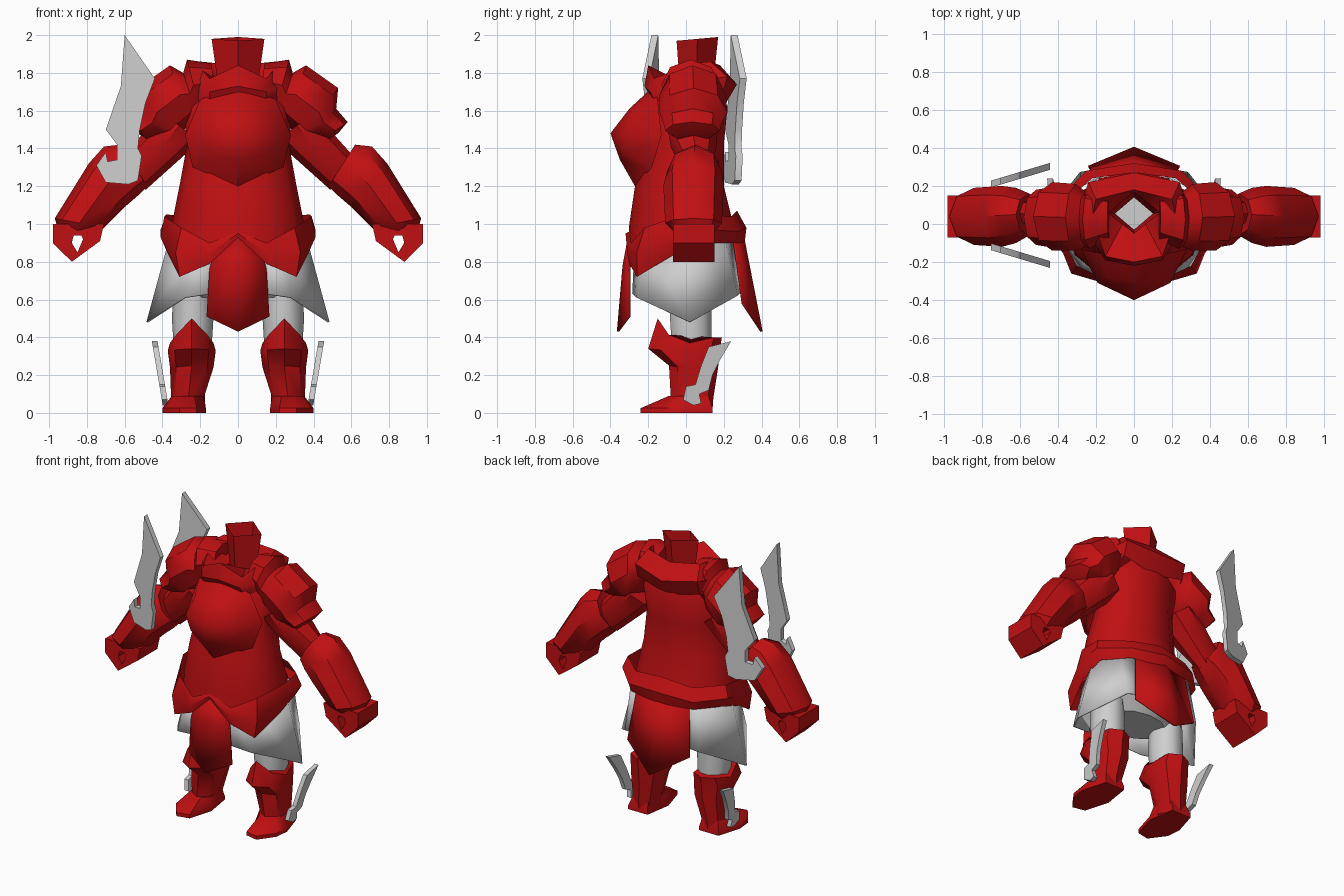
import bpy, bmesh, math


def material(name, rgb):
    m = bpy.data.materials.new(name)
    m.diffuse_color = (*rgb, 1)
    return m


RED = material("armour red", (0.53, 0.005, 0.006))
GREY = material("light grey", (0.62, 0.62, 0.62))


def loft(name, rings, mat, caps=True, closed=True, mirror=False, solid=0, angle=40):
    """Skin a list of equally sized point rings."""
    bm = bmesh.new()
    rows = [[bm.verts.new(p) for p in r] for r in rings]
    n = len(rows[0])
    for r, s in zip(rows, rows[1:]):
        for i in range(n if closed else n - 1):
            j = (i + 1) % n
            bm.faces.new((r[i], r[j], s[j], s[i]))
    if caps:
        bm.faces.new(rows[0])
        bm.faces.new(rows[-1])
    bmesh.ops.remove_doubles(bm, verts=bm.verts, dist=0.0005)
    bmesh.ops.recalc_face_normals(bm, faces=bm.faces)
    me = bpy.data.meshes.new(name)
    bm.to_mesh(me)
    bm.free()
    me.materials.append(mat)
    me.shade_smooth()
    me.set_sharp_from_angle(angle=math.radians(angle))
    ob = bpy.data.objects.new(name, me)
    bpy.context.collection.objects.link(ob)
    if solid:
        mod = ob.modifiers.new("thickness", 'SOLIDIFY')
        mod.thickness = solid
        mod.offset = 0
    if mirror:
        ob.modifiers.new("mirror", 'MIRROR')
    return ob


def ring(a, b, y0, y1, n=8):
    """Ellipse spanning a to b in the xz plane and y0 to y1 in depth."""
    pts = []
    for i in range(n):
        t = 2 * math.pi * i / n
        k = (1 + math.cos(t)) / 2
        pts.append((b[0] + (a[0] - b[0]) * k, (y0 + y1) / 2 + math.sin(t) * (y1 - y0) / 2,
                    b[1] + (a[1] - b[1]) * k))
    return pts


def level(x, z, y0, y1, n=8, cx=0):
    return ring((cx - x, z), (cx + x, z), y0, y1, n)


def sym(half):
    """Close a half outline that starts and ends on the centre line."""
    return half + [(-x, y, z) for x, y, z in half[-2:0:-1]]


def row(half):
    """Open strip mirrored about its last, central point."""
    return half + [(-x, y, z) for x, y, z in half[-2::-1]]


# torso and neck
loft("torso", [level(.36, .85, -.31, .28, 12), level(.35, 1.0, -.30, .25, 12),
               level(.31, 1.2, -.27, .20, 12), level(.27, 1.42, -.21, .20, 12),
               level(.29, 1.62, -.18, .22, 12), level(.2, 1.72, -.14, .18, 12)], RED, caps=False)
loft("neck", [level(.10, 1.70, -.03, .14, 4), [(-.14, .06, 1.98), (0, .17, 1.99),
                                               (.14, .06, 1.98), (0, -.05, 1.97)]],
     RED, caps=False)
loft("collar", [
    sym([(0, -.18, 1.66), (.15, -.17, 1.66), (.28, .03, 1.6), (.24, .19, 1.68), (0, .20, 1.62)]),
    sym([(0, -.22, 1.73), (.15, -.19, 1.70), (.30, .03, 1.75), (.24, .22, 1.78), (0, .27, 1.74)]),
    sym([(0, -.20, 1.84), (.15, -.17, 1.77), (.22, .03, 1.85), (.2, .13, 1.86), (0, .18, 1.84)]),
    sym([(0, -.04, 1.74), (.06, .0, 1.74), (.11, .06, 1.74), (.06, .11, 1.74), (0, .15, 1.74)])],
    RED, caps=False)

# domed breastplate
loft("breastplate", [
    sym([(0, -.17, 1.73), (.2, -.15, 1.66), (.28, -.13, 1.47), (.24, -.18, 1.3), (0, -.27, 1.2)]),
    sym([(0, -.30, 1.61), (.14, -.28, 1.59), (.19, -.31, 1.47), (.15, -.31, 1.37), (0, -.35, 1.34)]),
    [(0, -.40, 1.48)] * 8], RED, caps=False)

# belt with a dipped front
loft("belt", [
    sym([(0, -.30, .96), (.15, -.29, .90), (.30, -.22, .98), (.39, -.05, 1.04),
         (.38, .10, 1.05), (.22, .24, 1.04), (0, .27, 1.07)]),
    sym([(0, -.32, .95), (.16, -.31, .84), (.33, -.26, .85), (.41, -.06, .93),
         (.41, .12, .97), (.25, .28, .96), (0, .32, .98)]),
    sym([(0, -.31, .93), (.15, -.30, .79), (.31, -.26, .72), (.37, -.06, .84),
         (.37, .11, .90), (.24, .26, .90), (0, .31, .90)])], RED, caps=False)

# hanging flaps, skirt and pelvis
loft("front_flap", [row([(.13, -.29, .84), (0, -.30, .94)]), row([(.15, -.30, .76), (0, -.33, .78)]),
                    row([(.165, -.30, .51), (0, -.36, .43)])],
     RED, caps=False, closed=False, solid=.012)
loft("back_flap", [row([(.2, .25, .94), (0, .30, .94)]), row([(.24, .30, .58), (0, .40, .43)])],
     RED, caps=False, closed=False, solid=.012)
loft("skirt_side", [
    [(.13, -.27, .84), (.26, -.2, .86), (.36, .02, .92), (.28, .20, .93), (.17, .25, .93)],
    [(.14, -.28, .63), (.28, -.26, .61), (.48, .02, .48), (.28, .27, .62), (.16, .29, .64)]],
    GREY, caps=False, closed=False, mirror=True, solid=.01, angle=30)
loft("pelvis", [level(.30, .88, -.2, .2, 12), level(.33, .70, -.23, .24, 12),
                level(.22, .61, -.15, .16, 12)], GREY)

# shoulders and arms
loft("shoulder_guard", [ring(*r) for r in [
    ((.14, 1.85), (.12, 1.66), -.08, .15), ((.27, 1.87), (.20, 1.6), -.13, .18),
    ((.29, 1.80), (.22, 1.58), -.12, .17), ((.36, 1.84), (.25, 1.53), -.14, .21),
    ((.53, 1.72), (.33, 1.46), -.14, .22), ((.52, 1.61), (.39, 1.46), -.12, .19),
    ((.58, 1.54), (.45, 1.45), -.11, .18), ((.53, 1.48), (.47, 1.44), -.06, .13)]],
    RED, mirror=True)
loft("upper_arm", [ring(*r) for r in [
    ((.42, 1.60), (.2, 1.44), -.10, .17), ((.52, 1.46), (.30, 1.35), -.08, .16),
    ((.61, 1.36), (.49, 1.18), -.01, .13)]], RED, mirror=True)
loft("gauntlet", [ring(*r) for r in [
    ((.60, 1.37), (.51, 1.20), .0, .12), ((.62, 1.42), (.48, 1.20), -.06, .16),
    ((.71, 1.41), (.53, 1.15), -.10, .19), ((.79, 1.32), (.60, 1.09), -.12, .20),
    ((.97, 1.03), (.71, .98), -.11, .19), ((.95, .96), (.75, .95), -.06, .15)]],
    RED, mirror=True)

# curled hand with an open grip
grip = [(.98, 1.0), (.98, .9), (.88, .80), (.73, .91), (.71, 1.0)]
hole = [(.87, .94), (.88, .90), (.85, .85), (.82, .92), (.83, .94)]
loft("hand", [[(x, y, z) for x, z in o] for o, y in
              [(grip, -.07), (grip, .15), (hole, .15), (hole, -.07), (grip, -.07)]],
     RED, caps=False, mirror=True)

# curved blades flanking one arm
blade = [(-.60, 2.0), (-.44, 1.77), (-.49, 1.64), (-.52, 1.5), (-.53, 1.4), (-.51, 1.36),
         (-.53, 1.23), (-.58, 1.21), (-.70, 1.22), (-.75, 1.31), (-.70, 1.38), (-.69, 1.33),
         (-.64, 1.34), (-.64, 1.42), (-.70, 1.5), (-.62, 1.73)]
for side, base, name in ((1, .30, "back_blade"), (-1, .21, "front_blade")):
    loft(name, [[(x, side * (base + .3 * (x + .45) + d), z) for x, z in blade]
                for d in (-.018, .018)], GREY)

# legs
loft("thigh", [level(.10, .68, -.09, .14, 10, .24), level(.11, .5, -.09, .14, 10, .24),
               level(.10, .34, -.08, .14, 10, .24)], GREY, mirror=True)


def leg_ring(half_w, front, back, zs, cx=.245):
    """Eight points: front, sides and back with their own heights."""
    zf, zs_, zb = zs
    m = (front + back) / 2
    q = .72
    pts = [(0, front, zf), (q, m + (front - m) * .65, (zf + zs_ * 2) / 3), (1, m, zs_),
           (q, m + (back - m) * .75, zb), (0, back, zb)]
    return [(cx + x * half_w, y, z) for x, y, z in sym(pts)]


loft("greave", [leg_ring(.115, -.15, .19, (.50, .37, .40)),
                leg_ring(.127, -.20, .18, (.34, .33, .34)),
                leg_ring(.115, -.09, .17, (.25, .24, .24)),
                leg_ring(.09, -.08, .145, (.07, .10, .08), .265),
                leg_ring(.09, -.08, .14, (.01, .01, .01), .265)], RED, mirror=True)
sole = [(.22, -.22), (.31, -.24), (.39, -.13), (.40, -.03), (.35, .14), (.20, .14), (.17, -.05)]
upper = [(.23, -.09), (.30, -.09), (.34, -.06), (.35, .0), (.33, .12), (.21, .12), (.18, -.02)]
loft("foot", [[(x, y, 0) for x, y in sole], [(x, y, .025) for x, y in sole],
              [(x, y, .09) for x, y in upper]], RED, mirror=True)

# small swept fins on the ankles
fin = [(.24, .38), (.12, .35), (.08, .25), (.05, .15), (.0, .14), (-.015, .07), (.04, .04),
       (.08, .05), (.07, .10), (.12, .12), (.14, .2), (.18, .28)]
loft("ankle_fin", [[(.385 + .17 * (z - .05) + d, y, z) for y, z in fin] for d in (-.015, .015)],
     GREY, mirror=True)
